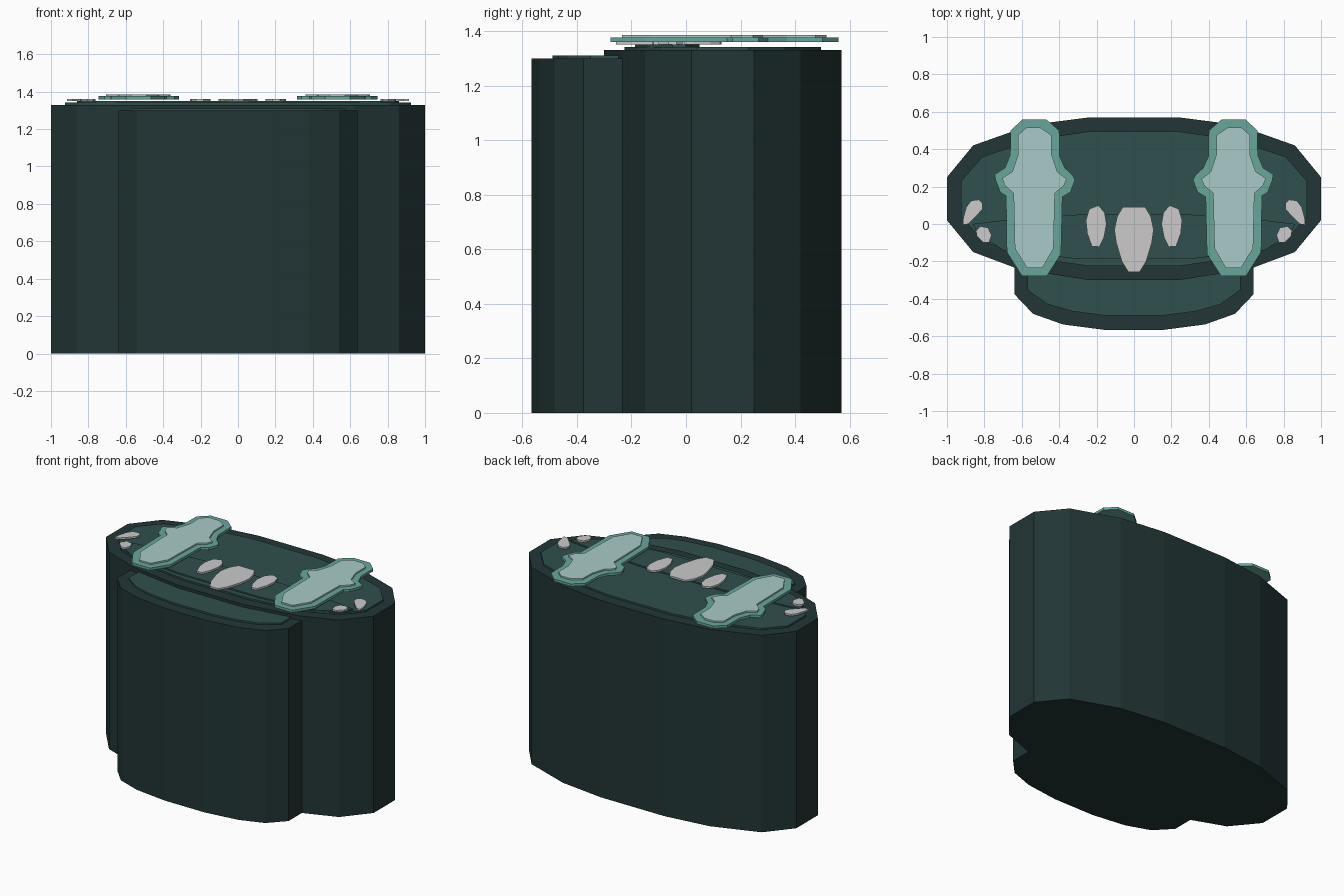
import bpy
import bmesh


def material(name, rgb):
    m = bpy.data.materials.new(name)
    m.diffuse_color = (*[((c / 255 + 0.055) / 1.055) ** 2.4 for c in rgb], 1)
    return m


DARK = material("dark_green", (34, 53, 53))
GREEN = material("deep_green", (47, 80, 77))
TEAL = material("teal", (104, 166, 156))
PALE = material("pale_teal", (168, 202, 199))
GREY = material("light_grey", (204, 202, 202))


def prism(name, pts, z0, z1, mat):
    """Extrude a closed xy outline from z0 to z1."""
    bm = bmesh.new()
    face = bm.faces.new([bm.verts.new((x, y, z0)) for x, y in pts])
    ext = bmesh.ops.extrude_face_region(bm, geom=[face])
    top = [v for v in ext["geom"] if isinstance(v, bmesh.types.BMVert)]
    bmesh.ops.translate(bm, verts=top, vec=(0, 0, z1 - z0))
    bmesh.ops.recalc_face_normals(bm, faces=bm.faces)
    mesh = bpy.data.meshes.new(name)
    bm.to_mesh(mesh)
    bm.free()
    mesh.materials.append(mat)
    obj = bpy.data.objects.new(name, mesh)
    bpy.context.collection.objects.link(obj)
    return obj


def flip(pts):
    return [(-x, y) for x, y in reversed(pts)]


def symmetric(name, half, z0, z1, mat):
    """Prism whose right half outline is mirrored across x = 0."""
    return prism(name, half + flip(half), z0, z1, mat)


def pair(name, pts, z0, z1, mat):
    prism("right_" + name, pts, z0, z1, mat)
    prism("left_" + name, flip(pts), z0, z1, mat)


# Large rear body and its raised top panel
symmetric("main_body", [(0.24, 0.57), (0.55, 0.53), (0.86, 0.42), (1, 0.25),
          (1, 0.02), (0.86, -0.15), (0.62, -0.24), (0.24, -0.3)], 0, 1.33, DARK)
symmetric("main_panel", [(0.24, 0.495), (0.52, 0.455), (0.81, 0.36), (0.925, 0.23),
          (0.925, 0.04), (0.81, -0.09), (0.6, -0.175), (0.24, -0.225)], 1.33, 1.341, GREEN)
symmetric("cross_band", [(0.3, 0.05), (0.7, 0.02), (0.86, 0), (0.84, -0.05),
          (0.7, -0.14), (0.3, -0.187)], 1.341, 1.35, GREEN)

# Smaller front body and its panel
symmetric("front_body", [(0.64, -0.2), (0.64, -0.375), (0.54, -0.48), (0.38, -0.537),
          (0.15, -0.567)], 0, 1.30, DARK)
symmetric("front_panel", [(0.57, -0.24), (0.57, -0.35), (0.54, -0.375), (0.46, -0.43),
          (0.33, -0.467), (0.15, -0.49)], 1.30, 1.311, GREEN)

# Long flared strips with pale inlays
pair("strip", [(0.47, 0.56), (0.595, 0.56), (0.66, 0.5), (0.662, 0.37), (0.69, 0.3),
     (0.745, 0.265), (0.74, 0.235), (0.715, 0.17), (0.684, 0.15), (0.68, -0.15),
     (0.6, -0.277), (0.465, -0.277), (0.39, -0.16), (0.383, 0.145), (0.34, 0.17),
     (0.315, 0.235), (0.33, 0.262), (0.37, 0.3), (0.397, 0.36), (0.4, 0.5)],
     1.359, 1.376, TEAL)
pair("inlay", [(0.5, 0.515), (0.575, 0.515), (0.62, 0.475), (0.62, 0.37), (0.65, 0.28),
     (0.705, 0.245), (0.69, 0.205), (0.644, 0.165), (0.637, -0.13), (0.572, -0.235),
     (0.49, -0.235), (0.43, -0.13), (0.423, 0.165), (0.375, 0.205), (0.36, 0.24),
     (0.41, 0.28), (0.44, 0.37), (0.442, 0.475)], 1.376, 1.386, PALE)

# Teardrop studs: a large one in the middle, one each side, two at each end
symmetric("centre_stud", [(0.06, 0.09), (0.09, 0.04), (0.105, -0.03), (0.095, -0.1),
          (0.065, -0.2), (0.03, -0.257)], 1.35, 1.362, GREY)
pair("side_stud", [(0.19, 0.1), (0.24, 0.08), (0.257, 0.02), (0.25, -0.05), (0.225, -0.12),
     (0.185, -0.122), (0.16, -0.07), (0.147, 0), (0.157, 0.06)], 1.35, 1.362, GREY)
pair("outer_stud", [(0.83, 0.13), (0.87, 0.125), (0.897, 0.09), (0.913, 0.03), (0.915, -0.005),
     (0.885, 0), (0.84, 0.045), (0.81, 0.08), (0.81, 0.11)], 1.35, 1.362, GREY)
pair("small_stud", [(0.82, -0.012), (0.845, -0.035), (0.84, -0.065), (0.805, -0.1),
     (0.775, -0.1), (0.762, -0.06), (0.78, -0.02)], 1.35, 1.362, GREY)
